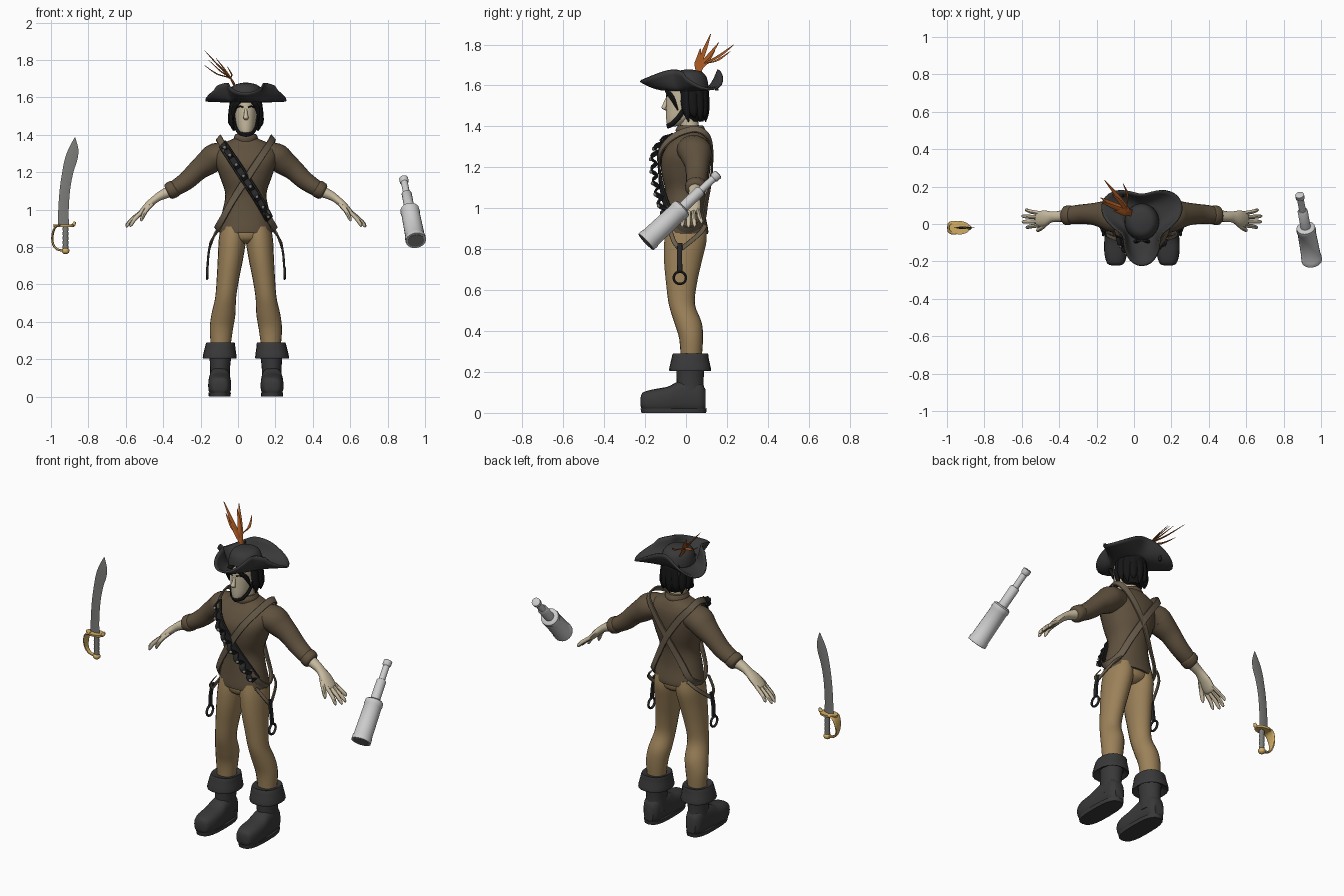
import bpy, bmesh
from math import sin, cos, pi, radians
from mathutils import Vector

CX = 0.042                      # body symmetry plane
X, Y, Z = Vector((1, 0, 0)), Vector((0, 1, 0)), Vector((0, 0, 1))
mats = {}
COLORS = dict(tunic=(.115, .082, .048), trousers=(.33, .22, .10), skin=(.58, .50, .35),
              dark=(.04, .04, .042), hair=(.008, .008, .009), black=(.02, .02, .02),
              strap=(.15, .115, .075), feather=(.36, .09, .015), gold=(.65, .42, .13),
              steel=(.2, .2, .19), tube=(.55, .55, .56))


def finish(name, bm, color, mirror=False, origin=CX, angle=45):
    bmesh.ops.recalc_face_normals(bm, faces=bm.faces)
    me = bpy.data.meshes.new(name)
    bm.to_mesh(me)
    bm.free()
    me.shade_smooth()
    me.set_sharp_from_angle(angle=radians(angle))
    if color not in mats:
        mats[color] = bpy.data.materials.new(color)
        mats[color].diffuse_color = (*COLORS[color], 1)
    me.materials.append(mats[color])
    ob = bpy.data.objects.new(name, me)
    ob.location.x = origin
    bpy.context.collection.objects.link(ob)
    if mirror:
        ob.modifiers.new("mirror", 'MIRROR').use_mirror_merge = False
    return ob


def spline(rows, steps, closed):
    """Catmull-Rom through rows of numbers."""
    n, res = len(rows), []
    get = (lambda i: rows[i % n]) if closed else (lambda i: rows[max(0, min(n - 1, i))])
    for i in range(n if closed else n - 1):
        a, b, c, d = get(i - 1), get(i), get(i + 1), get(i + 2)
        for s in range(steps):
            t = s / steps
            res.append([.5 * (2 * q + (r - p) * t + (2 * p - 5 * q + 4 * r - w) * t * t
                              + (3 * q - p - 3 * r + w) * t ** 3) for p, q, r, w in zip(a, b, c, d)])
    return res if closed else res + [list(rows[-1])]


def loft(name, rows, color, u=None, v=None, r=None, n=20, p=2, steps=4, closed=False, **kw):
    """Skin of elliptical rings (x, y, z, radius_u, radius_v) along a path."""
    if r:
        rows = [tuple(q) + tuple(r) for q in rows]
    rows = spline(rows, steps, closed)
    pts, m, bm, rings = [Vector(q[:3]) for q in rows], len(rows), bmesh.new(), []
    for i, q in enumerate(rows):
        t = (pts[(i + 1) % m] - pts[i - 1]) if closed else pts[min(i + 1, m - 1)] - pts[max(i - 1, 0)]
        t.normalize()
        if u is None:           # ribbon facing away from the body
            b = pts[i] - Vector((0, 0, .5 * pts[i].z + .575))
            a = t.cross(b).normalized()
            b = a.cross(t)
        else:
            a, b = u, v if v else t.cross(u).normalized()
        ring = []
        for k in range(n):
            c, s = cos(2 * pi * k / n), sin(2 * pi * k / n)
            c, s = [abs(w) ** (2 / p) * (1 if w > 0 else -1) for w in (c, s)]
            ring.append(bm.verts.new(pts[i] + a * c * max(q[3], .001) + b * s * max(q[4], .001)))
        rings.append(ring)
    for i in range(m if closed else m - 1):
        A, B = rings[i], rings[(i + 1) % m]
        for k in range(n):
            bm.faces.new((A[k], A[(k + 1) % n], B[(k + 1) % n], B[k]))
    if not closed:
        bm.faces.new(rings[0])
        bm.faces.new(rings[-1])
    return finish(name, bm, color, **kw)


# boots
loft("boot_foot", [(.14, y, z, a, b) for y, z, a, b in (
    (-.222, .055, .02, .02), (-.21, .057, .045, .043), (-.16, .058, .06, .057), (-.09, .064, .061, .064),
    (-.04, .076, .057, .076), (.02, .08, .053, .08), (.07, .075, .048, .074), (.095, .065, .03, .05))],
    'dark', X, Z, p=2.8, mirror=True)
loft("boot_sole", [(.14, -.06, 0, .058, .158), (.14, -.06, .022, .06, .162)], 'dark', X, Y, p=2.8, steps=1, mirror=True)
loft("boot_shaft", [(.138, .025, .07, .055, .068), (.138, .02, .15, .053, .066), (.135, .022, .25, .062, .07)],
     'dark', X, Y, mirror=True)
loft("boot_cuff", [(.134, .024, .285, .062, .066), (.135, .022, .29, .075, .085), (.138, .02, .26, .082, .092),
     (.14, .02, .215, .09, .102), (.14, .02, .205, .086, .097), (.138, .02, .225, .06, .07)],
     'dark', X, Y, p=2.3, steps=3, mirror=True)

# trousers
loft("trouser_leg", [(.065, 0, .91, .068, .095), (.072, -.003, .84, .073, .103), (.082, -.015, .74, .068, .092),
     (.096, -.022, .63, .06, .075), (.108, -.02, .53, .056, .064), (.12, .01, .44, .064, .067),
     (.131, .025, .36, .062, .058), (.135, .025, .25, .05, .05)], 'trousers', X, Y, mirror=True)
loft("trouser_seat", [(0, 0, .82, .03, .06), (0, 0, .85, .11, .095), (0, 0, .93, .13, .098)], 'trousers', X, Y)

# tunic
loft("tunic_body", [(0, y, z, a, b) for y, z, a, b in (
    (0, .875, .14, .108), (0, .9, .143, .108), (-.004, .98, .128, .098), (-.002, 1.08, .11, .098),
    (-.002, 1.17, .137, .118), (.002, 1.25, .163, .122), (.016, 1.31, .168, .105), (.026, 1.35, .13, .082),
    (.028, 1.375, .075, .066), (.026, 1.385, .058, .06))], 'tunic', X, Y, n=28, p=2.2)
loft("collar", [(0, .022, 1.365, .062, .07), (0, .022, 1.385, .064, .072), (0, .022, 1.405, .054, .06)], 'tunic', X, Y)
loft("sleeve", [(.09, .03, 1.29, .075, .065), (.16, .04, 1.282, .084, .074), (.205, .048, 1.25, .074, .067),
     (.255, .053, 1.212, .06, .056), (.31, .053, 1.16, .053, .05), (.36, .05, 1.125, .05, .045),
     (.415, .045, 1.095, .042, .038)], 'tunic', Y, mirror=True)
loft("sleeve_cuff", [(.375, .049, 1.117, .046, .042), (.385, .048, 1.111, .052, .047), (.41, .046, 1.098, .05, .045),
     (.42, .045, 1.093, .038, .035)], 'tunic', Y, steps=3, mirror=True)

# hands
loft("hand", [(.40, .045, 1.1, .035, .032), (.455, .04, 1.075, .028, .025), (.485, .037, 1.055, .03, .021),
     (.52, .03, 1.025, .042, .02), (.555, .026, .988, .041, .016), (.565, .026, .978, .03, .01)],
     'skin', Y, n=14, mirror=True)
for i, (yb, yt, xt, zt) in enumerate(((.058, .075, .622, .925), (.036, .042, .64, .908),
                                      (.015, .012, .638, .905), (-.007, -.018, .618, .908))):
    loft(f"finger_{i}", [(.548, yb, .995, .011, .011), ((.57 + xt) / 2, (yb + yt) / 2, (.992 + zt) / 2, .011, .011),
         (xt - .005, yt, zt + .012, .009, .009), (xt, yt, zt, .003, .003)], 'skin', Y, n=8, steps=2, mirror=True)
loft("thumb", [(.5, .012, 1.035, .014, .014), (.535, -.018, .995, .014, .013), (.555, -.032, .955, .011, .01),
     (.56, -.034, .938, .004, .004)], 'skin', Y, n=8, steps=3, mirror=True)

# head
loft("neck", [(0, .025, 1.35, .05, .05), (0, .015, 1.42, .043, .045), (0, .01, 1.48, .045, .05)], 'skin', X, Y)
loft("head", [(0, -.068, 1.4, .014, .016), (0, -.057, 1.41, .032, .036), (0, -.033, 1.44, .048, .064),
     (0, -.01, 1.49, .058, .088), (0, 0, 1.54, .063, .097), (0, 0, 1.59, .062, .092), (0, 0, 1.63, .04, .06)],
     'skin', X, Y)
loft("nose", [(0, -.088, 1.545, .006, .008), (0, -.1, 1.51, .01, .013), (0, -.108, 1.49, .014, .012),
     (0, -.095, 1.478, .006, .006)], 'skin', X, Y, n=10)
loft("brow", [(.012, -.095, 1.546), (.03, -.09, 1.552), (.048, -.075, 1.545)], 'hair', Z, r=(.004, .004), n=6, mirror=True)
loft("beard", [(.06, .0, 1.5, .006, .01), (.054, -.035, 1.445, .008, .012), (.036, -.07, 1.41, .009, .012),
     (0, -.094, 1.4, .01, .012)], 'hair', X, n=8, mirror=True)

# hair
loft("hair_cap", [(0, .05, 1.425, .04, .035), (0, .045, 1.46, .066, .058), (0, .034, 1.52, .077, .075),
     (0, .025, 1.58, .08, .085), (0, .02, 1.62, .05, .06)], 'hair', X, Y, n=24)
for i in range(9):
    a = radians(-22 + 28 * i)
    c, s, d = cos(a), sin(a), .02 * (i % 2)
    loft(f"hair_lock_{i}", [(.07 * c, .025 + .07 * s, 1.59, .022, .014), (.08 * c, .025 + .076 * s, 1.52, .024, .014),
         (.083 * c, .03 + .07 * s, 1.465, .018, .012), (.072 * c, .035 + .06 * s, 1.422 + d, .003, .003)],
         'hair', Vector((-s, c, 0)), n=8, steps=3)
loft("hair_fringe", [(.015, -.085, 1.6, .014, .012), (.04, -.094, 1.575, .016, .01), (.062, -.068, 1.54, .014, .012),
     (.07, -.04, 1.48, .003, .003)], 'hair', X, n=8, mirror=True)

# three-cornered hat
loft("hat_crown", [(0, .012, 1.575, .092, .098), (0, .012, 1.61, .09, .096), (0, .012, 1.645, .08, .086),
     (0, .012, 1.668, .058, .062), (0, .012, 1.677, .02, .02)], 'dark', X, Y, n=28)
bm, N, T, grid = bmesh.new(), 60, 6, []
for i in range(N):
    a = 2 * pi * i / N
    k = (1 + cos(3 * (a + pi / 2))) / 2                    # 1 at corners, 0 between
    back = max(0, sin(a))
    rim = .118 + .105 * k + .04 * back
    top = 1.677 - (.055 if a > pi else .095) * k ** 1.3
    row = []
    for j in range(T + 1):
        t = j / T
        rad = .085 + (rim - .085) * t ** .8
        row.append(bm.verts.new((rad * cos(a), rad * sin(a), 1.578 + (top - 1.578) * t ** 1.6)))
    grid.append(row)
for i in range(N):
    A, B = grid[i], grid[(i + 1) % N]
    for j in range(T):
        bm.faces.new((A[j], A[j + 1], B[j + 1], B[j]))
brim = finish("hat_brim", bm, 'dark')
sol = brim.modifiers.new("thickness", 'SOLIDIFY')
sol.thickness, sol.offset = .01, 0

# feathers
for i, (x, y, z, w) in enumerate(((-.22, .12, 1.85, .011), (-.2, .235, 1.80, .012), (-.22, .14, 1.77, .014),
                                  (-.1, .215, 1.765, .012), (-.15, .07, 1.78, .013), (-.16, .16, 1.81, .012))):
    loft(f"feather_{i}", [(-.05, .04 + .006 * i, 1.64, .008, .003), (-.08, .05 + .2 * (y - .05), 1.70, w, .003),
         (x * .65 - .01, .05 + .6 * (y - .05), 1.64 + .65 * (z - 1.64), w, .003), (x, y, z, .002, .001)],
         'feather', (Y + X * .3).normalized(), n=6)
loft("hat_pin", [(-.1, .15, 1.575, .008, .008), (-.1, .15, 1.62, .006, .006), (-.1, .152, 1.64, .001, .001)],
     'black', X, Y, n=8)

# crossed shoulder straps
path = [(-.145, .035, 1.385), (-.125, -.06, 1.35), (-.075, -.125, 1.275), (0, -.128, 1.16), (.07, -.105, 1.05),
        (.125, -.07, .95), (.156, 0, .895), (.125, .075, .93), (.07, .1, 1.04), (0, .125, 1.17), (-.08, .125, 1.29),
        (-.135, .1, 1.36)]
for name, sgn in (("strap_right", 1), ("strap_left", -1)):
    loft(name, [(sgn * x, y, z) for x, y, z in path], 'strap', r=(.019, .005), n=8, p=6, closed=True)
band = spline(path[1:6], 6, False)
wavy = [(x, y - .012 - .032 * sin(i * pi / 3) ** 2, z) for i, (x, y, z) in enumerate(band)]
loft("bandolier", band, 'black', r=(.027, .007), n=8, p=6, steps=1)
loft("bandolier_loops", wavy, 'black', r=(.017, .004), n=8, p=6, steps=2)
for i in range(2, len(band), 3):
    bm = bmesh.new()
    bmesh.ops.create_uvsphere(bm, u_segments=10, v_segments=6, radius=.01)
    bmesh.ops.translate(bm, verts=bm.verts, vec=Vector(wavy[i]) - Y * .004)
    finish(f"bandolier_stud_{i}", bm, 'steel')

# hanging hip straps with rings
loft("hip_sling", [(.12, .095, .92), (.16, .07, .88), (.185, 0, .82), (.19, -.03, .805), (.182, -.06, .84),
     (.135, -.08, .9)], 'strap', X, r=(.004, .011), n=8, p=6, mirror=True)
loft("hip_hanger", [(.188, -.03, .83), (.2, -.032, .76), (.205, -.03, .69)], 'black', X, r=(.006, .013), n=8, p=6, mirror=True)
loft("hip_ring", [(.207, -.03 + .03 * cos(k * pi / 4), .66 + .03 * sin(k * pi / 4)) for k in range(8)],
     'black', X, r=(.007, .006), n=8, closed=True, mirror=True)

# sabre
loft("sabre_blade", [(-.933, -.02, .92, .029, .006), (-.933, -.02, 1.0, .028, .006), (-.925, -.02, 1.11, .028, .006),
     (-.91, -.02, 1.2, .03, .006), (-.892, -.02, 1.27, .034, .005), (-.88, -.02, 1.325, .026, .004),
     (-.872, -.02, 1.385, .002, .001)], 'steel', X, Y, n=4, origin=0, angle=25)
loft("sabre_grip", [(-.922, -.02, .775 + .012 * i, .017 - .003 * (i % 2), .015 - .003 * (i % 2)) for i in range(13)],
     'steel', X, Y, n=12, steps=1, origin=0)
loft("sabre_pommel", [(-.922, -.02, .762, .006, .006), (-.922, -.02, .77, .018, .018), (-.922, -.02, .785, .02, .02),
     (-.922, -.02, .795, .012, .012)], 'gold', X, Y, n=14, origin=0)
loft("sabre_guard_plate", [(-.932, -.02, .908, .054, .034), (-.932, -.02, .92, .056, .036)], 'gold', X, Y, steps=1, origin=0)
loft("sabre_knuckle_guard", [(-.95, -.02, .918, .036, .005), (-.978, -.02, .905, .035, .006), (-.992, -.02, .86, .026, .006),
     (-.988, -.02, .815, .016, .006), (-.965, -.02, .787, .011, .006), (-.922, -.02, .78, .01, .006)],
     'gold', Y, n=12, p=3, origin=0)
loft("sabre_quillon", [(-.888, -.02, .915, .01, .008), (-.878, -.02, .92, .012, .01), (-.872, -.02, .935, .006, .006)],
     'gold', Y, n=10, origin=0)

# telescoping spyglass
eye, lens = Vector((.885, .158, 1.168)), Vector((.951, -.195, .835))
side = (lens - eye).cross(Z).normalized()
for name, a, b, prof in (
        ("spyglass_eyepiece", 0, .07, ((0, .018), (.1, .024), (.8, .024), (1, .018))),
        ("spyglass_inner_tube", .04, .3, ((0, .018), (1, .018))),
        ("spyglass_middle_tube", .24, .53, ((0, .022), (.04, .027), (1, .027))),
        ("spyglass_barrel", .49, 1, ((0, .04), (.03, .05), (.12, .052), (.14, .049), (.88, .052), (.9, .055), (1, .055)))):
    loft(name, [(*eye.lerp(lens, a + (b - a) * t), rad, rad) for t, rad in prof], 'tube', side, n=24, steps=1, origin=0)
loft("spyglass_lens", [(*eye.lerp(lens, t), .044, .044) for t in (.98, 1.004)], 'steel', side, n=24, steps=1, origin=0)
